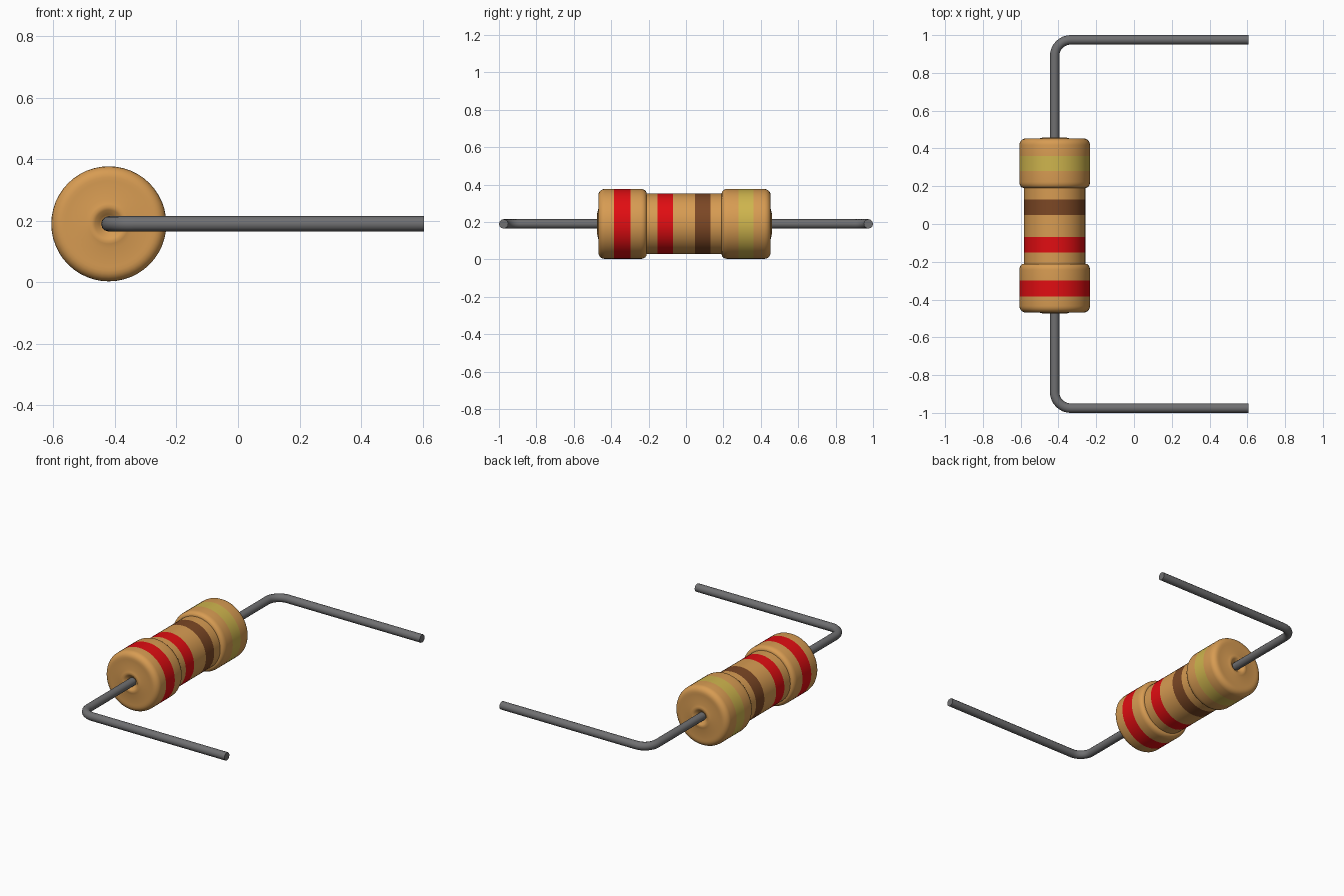
import bpy, bmesh, math
from mathutils import Vector

if "Cube" in bpy.data.objects:
    bpy.data.objects.remove(bpy.data.objects["Cube"])

AXIS_X, AXIS_Z = -0.42, 0.19
SEGMENTS = 48


def make_material(name, color):
    mat = bpy.data.materials.new(name)
    mat.use_nodes = True
    mat.diffuse_color = (*color, 1)
    mat.node_tree.nodes["Principled BSDF"].inputs["Base Color"].default_value = (*color, 1)
    return mat


tan = make_material("tan ceramic", (0.68, 0.33, 0.085))
red = make_material("red band", (0.75, 0.004, 0.006))
brown = make_material("brown band", (0.2, 0.063, 0.018))
gold = make_material("gold band", (0.62, 0.46, 0.075))
steel = make_material("grey wire", (0.16, 0.16, 0.165))

# Band limits along the body, with material slot
BANDS = [(-0.385, -0.298, 1), (-0.152, -0.07, 1), (0.048, 0.131, 2), (0.281, 0.361, 3)]


def arc(cy, cr, size_y, size_r, start, end, steps=5):
    """Quarter-ellipse points (y, radius) between two angles in degrees."""
    angles = [math.radians(start + (end - start) * i / steps) for i in range(steps + 1)]
    return [(cy + size_y * math.cos(a), cr + size_r * math.sin(a)) for a in angles]


def end_cap(face, inner, out):
    """Profile from the wire hole over the rim to the waist; out is the outward y sign."""
    points = [(face - out * 0.02, 0.02), (face - out * 0.012, 0.03), (face + out * 0.002, 0.045)]
    points += [(face + out * 0.006, 0.055), (face + out * 0.004, 0.065), (face, 0.08), (face, 0.14)]
    points += arc(face - out * 0.035, 0.152, out * 0.035, 0.035, 90, 0)[::-1]
    points += arc(inner + out * 0.032, 0.165, -out * 0.032, 0.022, 90, 0)
    return points + [(inner, 0.162)]


# Lathed body with rings inserted at the band edges
profile = end_cap(-0.469, -0.211, -1) + end_cap(0.453, 0.191, 1)[::-1]
edges = [y for low, high, _ in BANDS for y in (low, high)]
rings = [profile[0]]
for (y0, r0), (y1, r1) in zip(profile, profile[1:]):
    rings += [(y, r0 + (r1 - r0) * (y - y0) / (y1 - y0)) for y in edges if y0 < y < y1]
    rings.append((y1, r1))

bm = bmesh.new()
loops = []
for y, r in rings:
    turn = [2 * math.pi * i / SEGMENTS for i in range(SEGMENTS)]
    loops.append([bm.verts.new((AXIS_X + r * math.cos(a), y, AXIS_Z + r * math.sin(a))) for a in turn])
for a, b in zip(loops, loops[1:]):
    for i in range(SEGMENTS):
        j = (i + 1) % SEGMENTS
        face = bm.faces.new((a[i], a[j], b[j], b[i]))
        y = face.calc_center_median().y
        face.material_index = next((m for low, high, m in BANDS if low < y < high), 0)
bm.faces.new(loops[0])
bm.faces.new(loops[-1])
bmesh.ops.recalc_face_normals(bm, faces=bm.faces)
mesh = bpy.data.meshes.new("resistor_body")
bm.to_mesh(mesh)
bm.free()
for mat in (tan, red, brown, gold):
    mesh.materials.append(mat)
body = bpy.data.objects.new("resistor_body", mesh)
bpy.context.collection.objects.link(body)


def make_lead(name, side):
    """Round wire leaving one end of the body and bending toward +x."""
    bend, reach = 0.085, 0.975
    path = [(AXIS_X, side * 0.42)]
    for i in range(9):
        a = math.pi / 2 * i / 8
        path.append((AXIS_X + bend * (1 - math.cos(a)), side * (reach - bend + bend * math.sin(a))))
    path.append((0.605, side * reach))
    curve = bpy.data.curves.new(name, "CURVE")
    curve.dimensions = "3D"
    curve.bevel_depth = 0.025
    curve.bevel_resolution = 4
    curve.use_fill_caps = True
    spline = curve.splines.new("POLY")
    spline.points.add(len(path) - 1)
    for point, (x, y) in zip(spline.points, path):
        point.co = (x, y, AXIS_Z, 1)
    curve.materials.append(steel)
    obj = bpy.data.objects.new(name, curve)
    bpy.context.collection.objects.link(obj)
    bpy.ops.object.select_all(action="DESELECT")
    obj.select_set(True)
    bpy.context.view_layer.objects.active = obj
    bpy.ops.object.convert(target="MESH")
    return bpy.context.view_layer.objects.active


parts = [body, make_lead("front_lead", -1), make_lead("back_lead", 1)]

# Smooth shading with sharp cut ends
for obj in parts:
    bpy.ops.object.select_all(action="DESELECT")
    obj.select_set(True)
    bpy.context.view_layer.objects.active = obj
    bpy.ops.object.shade_smooth_by_angle(angle=math.radians(40))
